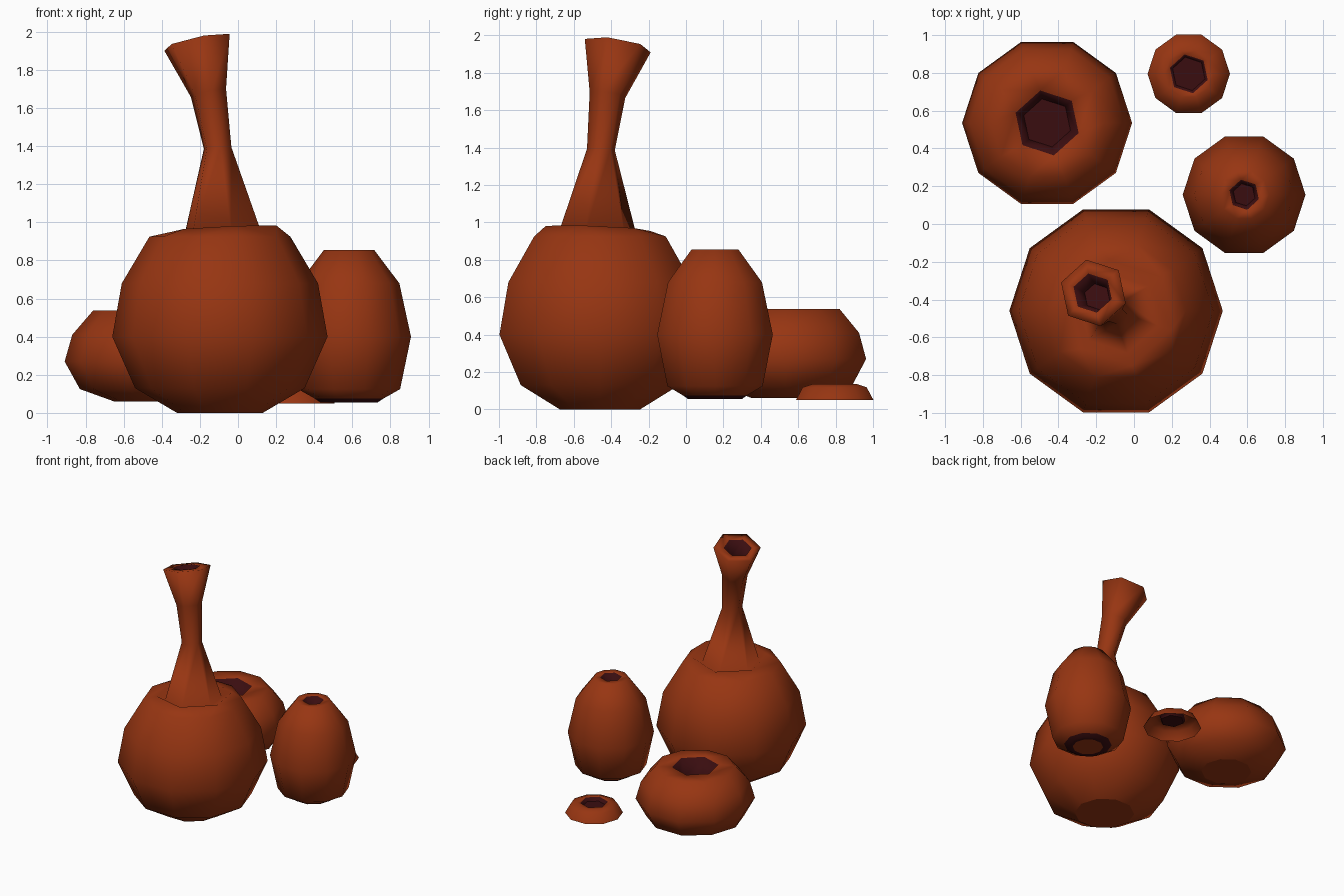
import bpy, bmesh
from math import cos, sin, pi, radians

cube = bpy.data.objects.get("Cube")
if cube:
    bpy.data.objects.remove(cube, do_unlink=True)


def material(name, rgb):
    m = bpy.data.materials.new(name)
    m.use_nodes = True
    m.diffuse_color = (*rgb, 1)
    bsdf = m.node_tree.nodes["Principled BSDF"]
    bsdf.inputs["Base Color"].default_value = (*rgb, 1)
    bsdf.inputs["Roughness"].default_value = 0.9
    return m


CLAY = material("rust clay", (0.31, 0.036, 0.006))
DARK = material("dark hollow", (0.042, 0.004, 0.005))
TEN, HEX = 10, 6


def ring(bm, centre, sides, r, z, shift=(0, 0), tilt=(0, 0)):
    """One loop of vertices, optionally moved sideways and tilted."""
    start = radians(36 if sides == TEN else 42)
    verts = []
    for i in range(sides):
        a = start + 2 * pi * i / sides
        dx, dy = r * cos(a), r * sin(a)
        verts.append(bm.verts.new((centre[0] + shift[0] + dx, centre[1] + shift[1] + dy,
                                   z + tilt[0] * dx + tilt[1] * dy)))
    return verts


def join(bm, a, b):
    """Skin between two loops, zipping triangles where the counts differ."""
    n, m = len(a), len(b)
    faces = []
    if n == m:
        for i in range(n):
            k = (i + 1) % n
            faces.append(bm.faces.new((a[i], a[k], b[k], b[i])))
        return faces
    i = j = 0
    while i < n or j < m:
        if j >= m or (i < n and (i + 1) / n <= (j + 1) / m):
            faces.append(bm.faces.new((a[i % n], a[(i + 1) % n], b[j % m])))
            i += 1
        else:
            faces.append(bm.faces.new((a[i % n], b[(j + 1) % m], b[j % m])))
            j += 1
    return faces


def pod(name, centre, rings, dark_bands, bottom=True):
    """Rings run from the base, up the outside, and down into the hollow."""
    bm = bmesh.new()
    loops = [ring(bm, centre, *r) for r in rings]
    for k in range(len(loops) - 1):
        for f in join(bm, loops[k], loops[k + 1]):
            f.material_index = int(k - len(loops) + 1 in dark_bands or k in dark_bands)
    floor = bm.faces.new(loops[-1])
    floor.material_index = 1
    caps = [floor]
    if bottom:
        caps.append(bm.faces.new(loops[0][::-1]))
    for f in bm.faces:
        f.smooth = True
    for e in bm.edges:
        e.smooth = e.calc_face_angle(0) < radians(65)
    for f in caps:
        for e in f.edges:
            e.smooth = False
    mesh = bpy.data.meshes.new(name)
    bm.to_mesh(mesh)
    bm.free()
    mesh.materials.append(CLAY)
    mesh.materials.append(DARK)
    ob = bpy.data.objects.new(name, mesh)
    bpy.context.collection.objects.link(ob)
    return ob


# Large pod with a recessed collar and a leaning hollow spout
rim, lean = (0.045, -0.04), (0.21, -0.16)
pod("large_spouted_pod", (-0.095, -0.46), [
    (TEN, 0.225, 0), (TEN, 0.445, 0.13), (TEN, 0.565, 0.4), (TEN, 0.515, 0.68),
    (TEN, 0.37, 0.925),
    (HEX, 0.285, 0.968, (0.025, -0.01), rim),
    (HEX, 0.215, 0.93, (0.015, -0.012), rim),
    (HEX, 0.076, 1.39, (-0.012, 0.005), (0.05, -0.04)),
    (HEX, 0.097, 1.68, (-0.06, 0.04), (0.2, -0.12)),
    (HEX, 0.18, 1.945, (-0.12, 0.095), lean),
    (HEX, 0.105, 1.945, (-0.125, 0.095), lean),
    (HEX, 0.07, 1.82, (-0.1, 0.075), lean),
], {-1})

# Squat round pod
pod("squat_pod", (-0.46, 0.535), [
    (TEN, 0.19, 0.06), (TEN, 0.37, 0.125), (TEN, 0.45, 0.27), (TEN, 0.41, 0.41),
    (TEN, 0.3, 0.538), (HEX, 0.175, 0.538), (HEX, 0.13, 0.4),
], {-1})

# Tall oval pod with a dark band round its foot
pod("tall_pod", (0.583, 0.155), [
    (TEN, 0.115, 0.055), (TEN, 0.15, 0.055), (TEN, 0.18, 0.075), (TEN, 0.268, 0.125),
    (TEN, 0.325, 0.4), (TEN, 0.264, 0.68), (TEN, 0.132, 0.855),
    (HEX, 0.08, 0.855), (HEX, 0.06, 0.75),
], {0, 1, -1})

# Small open cap
pod("small_cap", (0.29, 0.795), [
    (TEN, 0.218, 0.05), (TEN, 0.18, 0.118), (TEN, 0.128, 0.135),
    (HEX, 0.105, 0.135), (HEX, 0.09, 0.105),
], {-1}, bottom=False)
